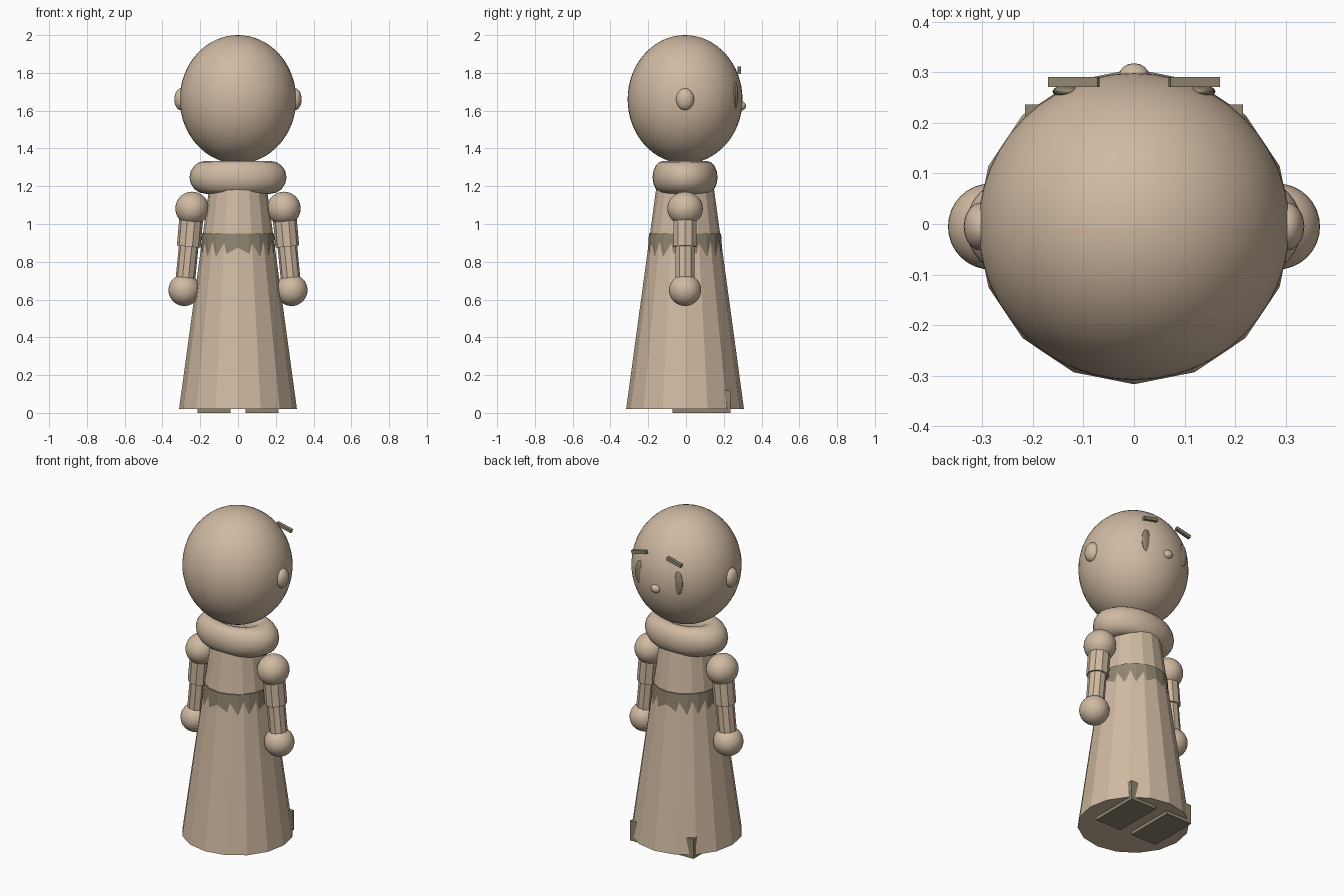
import bpy
import math
from mathutils import Vector

if "Cube" in bpy.data.objects:
    bpy.data.objects.remove(bpy.data.objects["Cube"], do_unlink=True)

Y0 = -0.005  # body axis


def material(name, rgb):
    m = bpy.data.materials.new(name)
    m.use_nodes = True
    m.diffuse_color = (*rgb, 1)
    m.node_tree.nodes["Principled BSDF"].inputs["Base Color"].default_value = (*rgb, 1)
    return m


TAN = material("warm tan", (0.63, 0.49, 0.36))
OLIVE = material("dark olive tan", (0.28, 0.235, 0.162))


def finish(name, mat, smooth=False):
    o = bpy.context.object
    o.name = name
    o.data.materials.clear()
    o.data.materials.append(mat)
    bpy.ops.object.transform_apply(location=False, rotation=False, scale=True)
    if smooth:
        bpy.ops.object.shade_smooth_by_angle(angle=math.radians(40))
    return o


def ellipsoid(name, loc, radii, mat=TAN, seg=32, rings=20):
    bpy.ops.mesh.primitive_uv_sphere_add(segments=seg, ring_count=rings, radius=1, location=loc)
    bpy.context.object.scale = radii
    return finish(name, mat, True)


def box(name, loc, size, mat, rot=(0, 0, 0)):
    bpy.ops.mesh.primitive_cube_add(size=1, location=loc, rotation=rot)
    bpy.context.object.scale = size
    return finish(name, mat)


def frustum(name, low, high, r_low, r_high, sides, mat=TAN):
    low, high = Vector(low), Vector(high)
    axis = high - low
    bpy.ops.mesh.primitive_cone_add(vertices=sides, radius1=r_low, radius2=r_high,
                                    depth=axis.length, location=(low + high) / 2,
                                    rotation=axis.to_track_quat('Z', 'Y').to_euler())
    return finish(name, mat)


# Robe, waist band and collar
def upright(name, z0, z1, r0, r1, sides, mat):
    bpy.ops.mesh.primitive_cone_add(vertices=sides, radius1=r0, radius2=r1, depth=z1 - z0,
                                    location=(0, Y0, (z0 + z1) / 2))
    return finish(name, mat)


upright("robe", 0.02, 1.24, 0.312, 0.146, 16, TAN)
upright("waist_band", 0.83, 0.95, 0.1985, 0.191, 20, OLIVE)
bpy.ops.mesh.primitive_torus_add(major_radius=0.17, minor_radius=0.087, major_segments=32,
                                 minor_segments=16, location=(0, Y0, 1.247))
bpy.context.object.scale = (1, 0.67, 1)
finish("collar", TAN, True)

# Head and nose
ellipsoid("head", (0, Y0, 1.66), (0.308, 0.304, 0.34), seg=48, rings=32)
ellipsoid("nose", (0, 0.293, 1.625), (0.03, 0.025, 0.025), seg=16, rings=10)

# Paired parts
for side, s in (("left", 1), ("right", -1)):
    ellipsoid(side + "_ear", (s * 0.302, Y0, 1.66), (0.035, 0.048, 0.058), seg=20, rings=12)
    ellipsoid(side + "_eye", (s * 0.13, 0.262, 1.68), (0.031, 0.014, 0.07), OLIVE, 16, 12)
    box(side + "_brow", (s * 0.119, 0.281, 1.814), (0.1, 0.019, 0.02), OLIVE, (0, s * 0.22, 0))

    # Arm: shoulder ball, two straight sleeves, hand ball
    ellipsoid(side + "_shoulder", (s * 0.243, Y0, 1.082), (0.089, 0.094, 0.089))
    frustum(side + "_upper_arm", (s * 0.261, Y0, 0.88), (s * 0.243, Y0, 1.08), 0.063, 0.063, 10)
    frustum(side + "_forearm", (s * 0.283, Y0, 0.66), (s * 0.261, Y0, 0.885), 0.052, 0.052, 10)
    ellipsoid(side + "_hand", (s * 0.284, Y0, 0.65), (0.084, 0.085, 0.084))

    # Shoe, mostly hidden under the robe
    box(side + "_shoe", (s * 0.128, 0.083, 0.06), (0.175, 0.307, 0.12), OLIVE)
